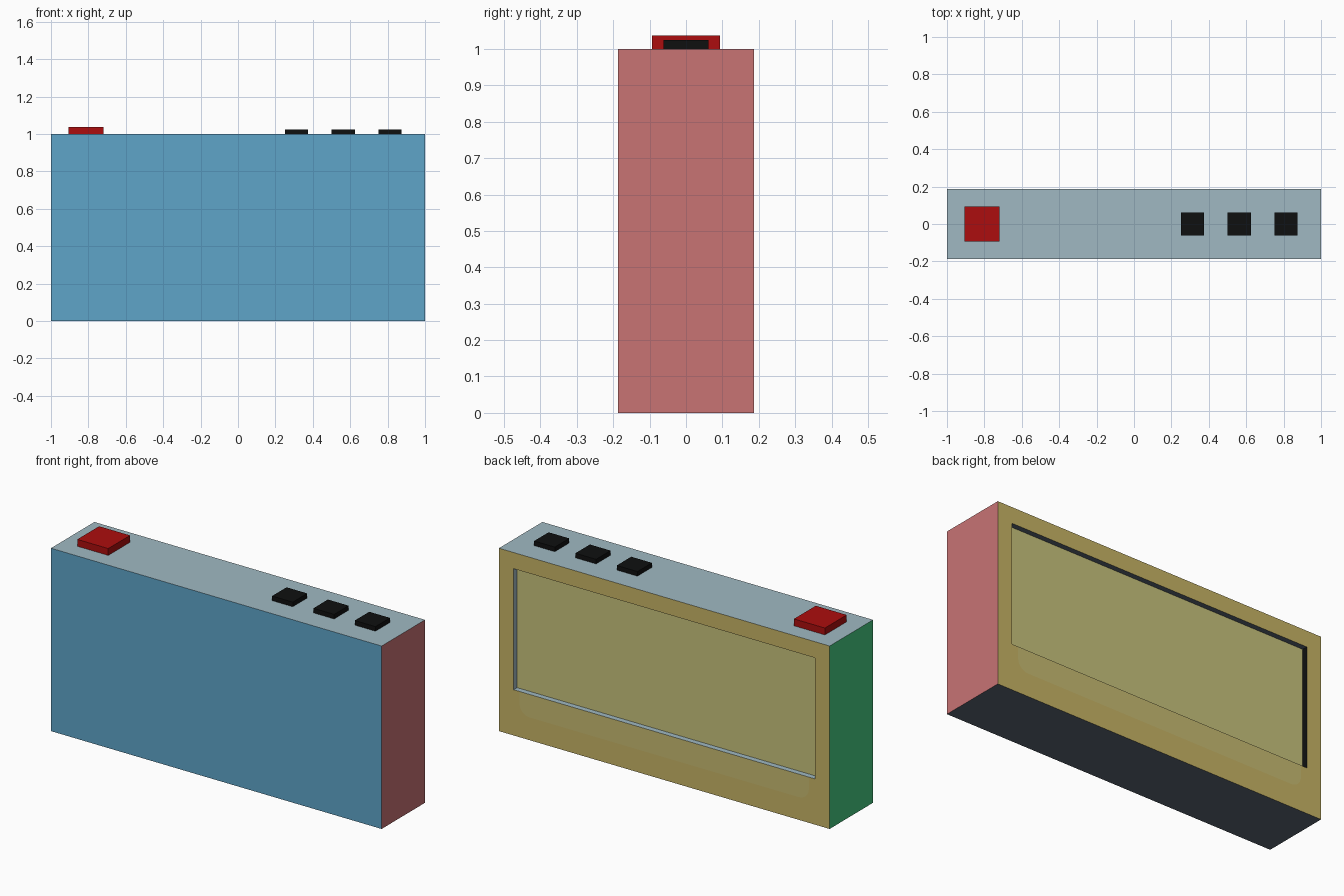
import bpy, bmesh, math
from mathutils import Vector

cube = bpy.data.objects.get("Cube")
if cube:
    bpy.data.objects.remove(cube, do_unlink=True)


def material(name, r, g, b):
    """Flat material from 0-255 display colour, stored as linear."""
    def lin(c):
        c /= 255
        return c / 12.92 if c <= 0.04045 else ((c + 0.055) / 1.055) ** 2.4
    m = bpy.data.materials.new(name)
    colour = (lin(r), lin(g), lin(b), 1)
    m.use_nodes = True
    m.diffuse_color = colour
    m.node_tree.nodes["Principled BSDF"].inputs["Base Color"].default_value = colour
    return m


BLUE = material("front blue", 95, 165, 201)
PINK = material("side pink", 200, 115, 116)
YELLOW = material("back yellow", 200, 181, 102)
GREEN = material("side green", 70, 202, 129)
GREY = material("top grey", 160, 185, 194)
SLATE = material("underside slate", 90, 102, 115)
BLACK = material("button black", 15, 16, 16)
RED = material("button red", 172, 13, 14)
OLIVE = material("screen olive", 200, 195, 125)
PALE = material("band pale yellow", 200, 188, 114)

HALF_DEPTH = 0.1875
MARGIN = 0.125
RECESS = 0.03


def make_object(name, bm, mats):
    mesh = bpy.data.meshes.new(name)
    bm.to_mesh(mesh)
    bm.free()
    for m in mats:
        mesh.materials.append(m)
    obj = bpy.data.objects.new(name, mesh)
    bpy.context.collection.objects.link(obj)
    return obj


def box(lo, hi):
    bm = bmesh.new()
    bmesh.ops.create_cube(bm, size=1)
    lo, hi = Vector(lo), Vector(hi)
    bmesh.ops.scale(bm, vec=hi - lo, verts=bm.verts)
    bmesh.ops.translate(bm, vec=(lo + hi) / 2, verts=bm.verts)
    return bm


# Body with a screen recess sunk into the back
bm = box((-1, -HALF_DEPTH, 0), (1, HALF_DEPTH, 1))
bm.normal_update()
back = next(f for f in bm.faces if f.normal.y > 0.9)
bmesh.ops.inset_individual(bm, faces=[back], thickness=MARGIN)
for v in back.verts:
    if v.co.z < 0.5:
        v.co.z = 2 * MARGIN
bm.normal_update()
bmesh.ops.inset_individual(bm, faces=[back], thickness=0, depth=-RECESS)
bm.normal_update()

# Body colours follow the direction of each face
mats = [BLUE, PINK, YELLOW, GREEN, GREY, SLATE, BLACK, OLIVE]
for f in bm.faces:
    n, c = f.normal, f.calc_center_median()
    inside = abs(c.x) < 0.95
    if f is back:
        m = OLIVE
    elif n.y < -0.5:
        m = BLUE
    elif n.y > 0.5:
        m = YELLOW
    elif n.x > 0.5:
        m = BLACK if inside else PINK
    elif n.x < -0.5:
        m = GREY if inside else GREEN
    else:
        m = GREY if n.z > 0 else SLATE
    f.material_index = mats.index(m)
make_object("clock_body", bm, mats)

# Pale band under the screen with rounded lower corners
bm = bmesh.new()
radius, half_width = 0.06, 1 - MARGIN
outline = [(-half_width, 2 * MARGIN)]
for side, start in ((-1, math.pi), (1, 1.5 * math.pi)):
    for i in range(7):
        a = start + i * math.pi / 12
        outline.append((side * (half_width - radius) + radius * math.cos(a),
                        MARGIN + radius + radius * math.sin(a)))
outline.append((half_width, 2 * MARGIN))
face = bm.faces.new([bm.verts.new((x, HALF_DEPTH + 0.001, z)) for x, z in outline])
bm.normal_update()
if face.normal.y < 0:
    face.normal_flip()
make_object("screen_band", bm, [PALE])

# Buttons on the top
make_object("large_button",
            box((-0.906, -0.094, 1), (-0.719, 0.094, 1.0375)), [RED])
for i in range(3):
    x = 0.25 * (i + 1)
    make_object(f"small_button_{i + 1}",
                box((x, -0.0625, 1), (x + 0.125, 0.0625, 1.025)), [BLACK])
